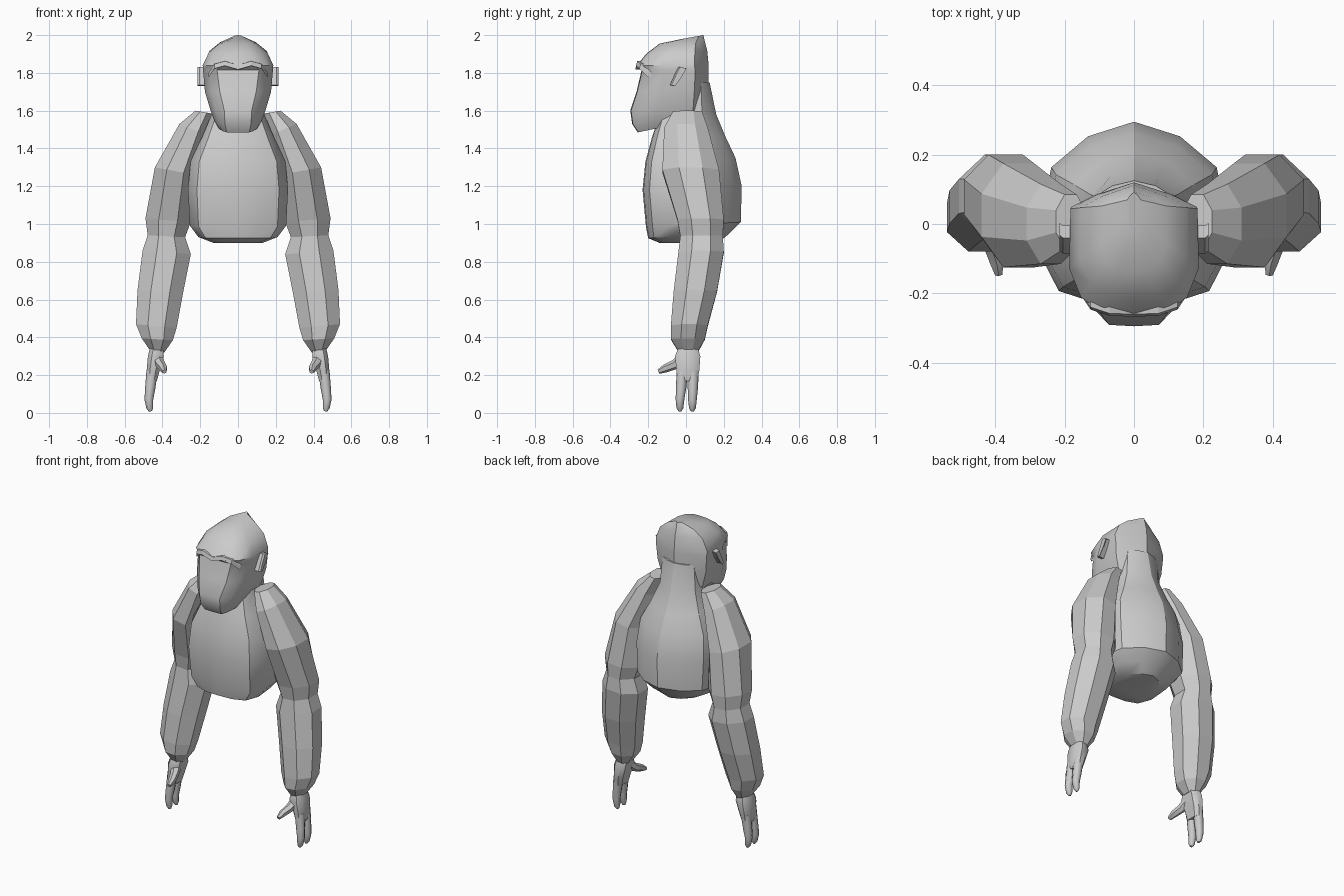
import bpy, bmesh, math
from mathutils import Vector

if "Cube" in bpy.data.objects:
    bpy.data.objects.remove(bpy.data.objects["Cube"])

grey = bpy.data.materials.new("stone grey")
grey.diffuse_color = (0.6, 0.6, 0.6, 1)
grey.use_nodes = True
grey.node_tree.nodes["Principled BSDF"].inputs["Base Color"].default_value = grey.diffuse_color


def loft(name, rings, smooth=None):
    """Skin closed rings of equal length and cap both ends."""
    bm = bmesh.new()
    loops = [[bm.verts.new(p) for p in ring] for ring in rings]
    n = len(loops[0])
    for a, b in zip(loops, loops[1:]):
        for i in range(n):
            bm.faces.new((a[i], a[(i + 1) % n], b[(i + 1) % n], b[i]))
    bm.faces.new(loops[0])
    bm.faces.new(loops[-1])
    bmesh.ops.recalc_face_normals(bm, faces=bm.faces)
    me = bpy.data.meshes.new(name)
    bm.to_mesh(me)
    bm.free()
    me.materials.append(grey)
    ob = bpy.data.objects.new(name, me)
    bpy.context.collection.objects.link(ob)
    if smooth:
        bpy.ops.object.select_all(action='DESELECT')
        ob.select_set(True)
        bpy.context.view_layer.objects.active = ob
        bpy.ops.object.shade_smooth_by_angle(angle=math.radians(smooth))
    return ob


def symmetric(half, zf, zb):
    """Mirror a half outline in x; height slopes from front to back."""
    f, b = half[0][1], half[-1][1]
    pts = half + [(-x, y) for x, y in half[-2:0:-1]]
    return [(x, y, zf + (zb - zf) * (y - f) / (b - f)) for x, y in pts]


def tube(name, path, sides=6, smooth=None):
    """Tapered limb along points (x, y, z, radius)."""
    ps = [Vector(p[:3]) for p in path]
    rings = []
    for i, p in enumerate(ps):
        d = (ps[min(i + 1, len(ps) - 1)] - ps[max(i - 1, 0)]).normalized()
        u = d.cross(Vector((1, 0, 0))).normalized()
        v = d.cross(u)
        rings.append([p + (u * math.cos(t) + v * math.sin(t)) * path[i][3]
                      for t in (math.tau * k / sides for k in range(sides))])
    return loft(name, rings, smooth)


# Torso: half width, front y, back y, front z, back z
torso = []
for w, f, b, zf, zb in [(.13, -.14, .17, .90, .90), (.21, -.20, .23, .925, .95),
                        (.255, -.212, .29, .985, 1.01), (.265, -.23, .295, 1.18, 1.20),
                        (.25, -.215, .262, 1.33, 1.35), (.19, -.18, .21, 1.46, 1.46),
                        (.14, -.14, .16, 1.58, 1.58), (.125, -.06, .125, 1.75, 1.75)]:
    d = b - f
    half = [(0, f), (.45 * w, f + .01 * d), (.82 * w, f + .07 * d), (w, f + .25 * d),
            (.98 * w, f + .55 * d), (.9 * w, b - .25 * d), (.5 * w, b - .08 * d), (0, b)]
    torso.append(symmetric(half, zf, zb))
loft("torso", torso, 32)

# Head: jaw, muzzle, face, brow step and sloping crest
head = []
for w, f, b, zf, zb, m in [(.10, -.255, .00, 1.485, 1.54, .6), (.125, -.285, .05, 1.53, 1.57, .55),
                           (.145, -.295, .12, 1.60, 1.60, .5), (.175, -.262, .12, 1.70, 1.70, .55),
                           (.185, -.235, .12, 1.815, 1.815, .6), (.187, -.26, .12, 1.84, 1.84, .5),
                           (.155, -.212, .112, 1.90, 1.92, .45), (.095, -.14, .10, 1.955, 1.965, .45),
                           (.02, -.02, .092, 1.98, 2.0, .5)]:
    d = b - f
    half = [(0, f), (m * w, f + .01 * d), (.82 * w, f + .13 * d), (w, f + .35 * d),
            (.98 * w, b - .2 * d), (.6 * w, b - .1 * d), (0, b)]
    head.append(symmetric(half, zf, zb))
loft("head", head, 35)

# Brow ridge framing the face
brow = []
for x, y, z in [(-.155, -.19, 1.79), (-.125, -.235, 1.835), (-.07, -.253, 1.85), (0, -.255, 1.83),
                (.07, -.253, 1.85), (.125, -.235, 1.835), (.155, -.19, 1.79)]:
    brow.append([(x, y - .012, z - .012), (x, y - .005, z + .012), (x, y + .05, z + .015), (x, y + .05, z - .015)])
loft("brow_ridge", brow)

for s, side in ((1, "right"), (-1, "left")):
    # Ear: slanted thin flap
    ear = [[(s * x, y + k, z) for y, z in
            ((-.085, 1.735), (-.065, 1.73), (-.03, 1.78), (-.005, 1.825), (-.04, 1.83), (-.06, 1.79))]
           for x, k in ((.165, 0), (.205, 0), (.215, .008))]
    loft(side + "_ear", ear)

    # Arm: outer x, z, inner x, z, front y, back y
    arm = []
    for ox, oz, ix, iz, f, b in [(.225, 1.60, .14, 1.585, -.07, .085), (.31, 1.53, .17, 1.47, -.115, .115),
                                 (.44, 1.30, .225, 1.26, -.125, .175), (.49, 1.03, .25, 1.01, -.045, .20),
                                 (.478, .94, .28, .93, -.03, .195), (.505, .86, .25, .84, -.04, .20),
                                 (.532, .65, .29, .64, -.065, .165), (.54, .47, .325, .45, -.08, .115),
                                 (.51, .395, .345, .385, -.08, .10), (.465, .33, .39, .32, -.04, .065)]:
        ring = []
        for k in range(8):
            t = math.tau * (k + .5) / 8
            c, q = math.cos(t) / .924 / 2, math.sin(t) / .924 / 2
            ring.append((s * ((ox + ix) / 2 + c * (ox - ix)), (f + b) / 2 + q * (b - f),
                         (oz + iz) / 2 + c * (oz - iz)))
        arm.append(ring)
    loft(side + "_arm", arm)

    # Palm: flattened block, x centre, half thickness, front y, back y, z
    palm = []
    for x, h, f, b, z in [(.43, .036, -.04, .062, .345), (.435, .042, -.058, .076, .30),
                          (.45, .034, -.05, .07, .22), (.455, .026, -.045, .06, .17)]:
        m = (f + b) / 2
        palm.append([(s * (x + h * i), y, z) for i, y in
                     ((-1, f + .02), (-1, b - .02), (-.4, b), (.5, b), (1, b - .025), (1, f + .025), (.5, f), (-.4, f))])
    loft(side + "_palm", palm, 40)

    # Fingers and thumb
    for n, y0, y1 in (("front", -.02, -.032), ("back", .038, .034)):
        tube(f"{side}_{n}_finger", [(s * .455, y0, .22, .03), (s * .465, (y0 + y1) / 2, .13, .027),
                                    (s * .472, y1, .07, .023), (s * .467, y1, .025, .018),
                                    (s * .463, y1, .008, .008)], 8, 50)
    tube(side + "_thumb", [(s * .425, -.02, .29, .03), (s * .41, -.06, .255, .026),
                           (s * .395, -.11, .235, .022), (s * .39, -.145, .218, .012)], 6, 50)
